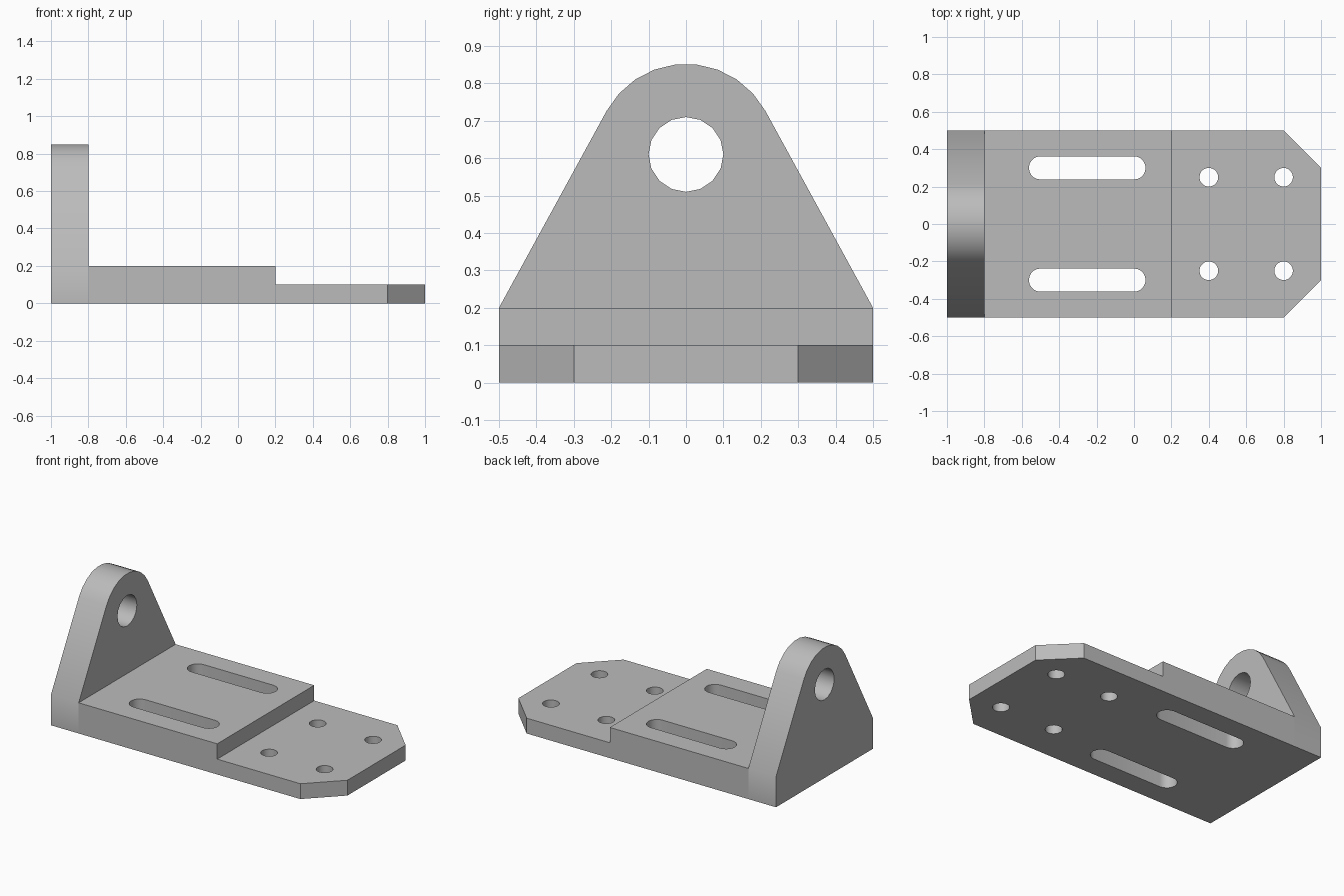
import bpy, bmesh
from math import sin, cos, radians, acos, atan2, degrees, hypot
from mathutils import Vector

cube = bpy.data.objects.get("Cube")
if cube:
    bpy.data.objects.remove(cube)

# Single plain metal colour
grey = bpy.data.materials.new("plain_grey")
grey.use_nodes = True
colour = (0.5, 0.5, 0.5, 1)
grey.diffuse_color = colour
grey.node_tree.nodes["Principled BSDF"].inputs["Base Color"].default_value = colour


def arc(cx, cy, r, start, end, steps):
    """Points along a circular arc, both ends included."""
    angles = [radians(start + (end - start) * i / steps) for i in range(steps + 1)]
    return [(cx + r * cos(a), cy + r * sin(a)) for a in angles]


def circle(cx, cy, r, sides=16):
    return arc(cx, cy, r, 0, 360, sides)[:-1]


def prism(name, outline, axis, low, high):
    """Extrude a flat outline along one axis."""
    place = {"x": lambda u, v: (low, u, v),
             "y": lambda u, v: (u, low, v),
             "z": lambda u, v: (u, v, low)}[axis]
    bm = bmesh.new()
    face = bm.faces.new([bm.verts.new(place(u, v)) for u, v in outline])
    grown = bmesh.ops.extrude_face_region(bm, geom=[face])["geom"]
    offset = Vector([(high - low) * (axis == a) for a in "xyz"])
    bmesh.ops.translate(bm, vec=offset,
                        verts=[g for g in grown if isinstance(g, bmesh.types.BMVert)])
    bmesh.ops.recalc_face_normals(bm, faces=bm.faces)
    mesh = bpy.data.meshes.new(name)
    bm.to_mesh(mesh)
    bm.free()
    mesh.materials.append(grey)
    obj = bpy.data.objects.new(name, mesh)
    bpy.context.collection.objects.link(obj)
    return obj


def carve(target, cutter, operation="DIFFERENCE"):
    """Apply a boolean and discard the cutter."""
    mod = target.modifiers.new(cutter.name, "BOOLEAN")
    mod.operation, mod.solver, mod.object = operation, "EXACT", cutter
    bpy.context.view_layer.objects.active = target
    bpy.ops.object.modifier_apply(modifier=mod.name)
    bpy.data.objects.remove(cutter)


# Stepped side profile: upright lug, thick plate, thin toe
bracket = prism("mounting_bracket",
                [(-1, 0), (1, 0), (1, 0.1), (0.2, 0.1), (0.2, 0.2),
                 (-0.8, 0.2), (-0.8, 1), (-1, 1)], "y", -0.6, 0.6)

# Lug outline: sloping flanks tangent to a rounded top
eye_z, radius, half, shoulder = 0.61, 0.242, 0.5, 0.2
drop = eye_z - shoulder
tangent = degrees(acos(radius / hypot(half, drop)) - atan2(drop, half))
outline = [(-half, -0.1), (half, -0.1), (half, shoulder)]
outline += arc(0, eye_z, radius, tangent, 180 - tangent, 9)
outline += [(-half, shoulder)]
carve(bracket, prism("lug_outline", outline, "x", -1.2, 1.2), "INTERSECT")

# Pin hole through the lug
carve(bracket, prism("pin_hole", circle(0, eye_z, 0.1), "x", -1.2, -0.7))

# Mirrored slots, bolt holes and corner chamfers
for side in (-1, 1):
    y = 0.3 * side
    slot = arc(0, y, 0.062, -90, 90, 10) + arc(-0.5, y, 0.062, 90, 270, 10)
    carve(bracket, prism("slot", slot, "z", -0.1, 0.3))
    for x in (0.4, 0.8):
        carve(bracket, prism("bolt_hole", circle(x, 0.25 * side, 0.05, 20), "z", -0.1, 0.3))
    corner = [(0.7, 0.6 * side), (1.1, 0.6 * side), (1.1, 0.2 * side)]
    carve(bracket, prism("corner_chamfer", corner, "z", -0.1, 0.3))

# Split the flanks at the lug so its soft shading stays on the lug
bm = bmesh.new()
bm.from_mesh(bracket.data)
bmesh.ops.bisect_plane(bm, geom=bm.verts[:] + bm.edges[:] + bm.faces[:],
                       plane_co=(-0.8, 0, 0), plane_no=(1, 0, 0), dist=1e-4)
for edge in bm.edges:
    if all(abs(v.co.x + 0.8) < 1e-3 for v in edge.verts):
        edge.smooth = False
bm.to_mesh(bracket.data)
bm.free()

bpy.ops.object.select_all(action="DESELECT")
bracket.select_set(True)
bpy.context.view_layer.objects.active = bracket
bpy.ops.object.shade_smooth_by_angle(angle=radians(30))
